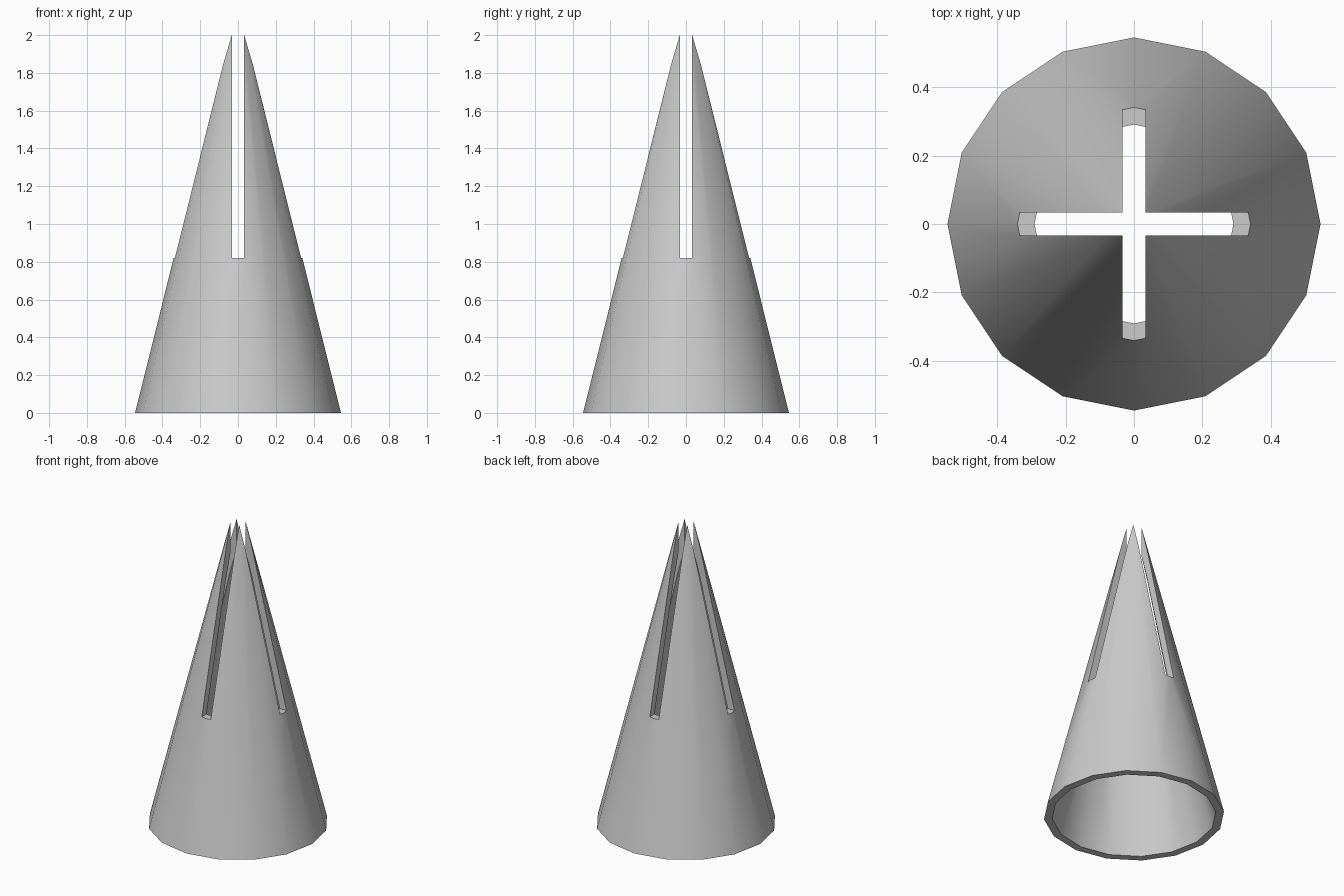
import bpy, bmesh, math

cube = bpy.data.objects.get("Cube")
if cube:
    bpy.data.objects.remove(cube)

SIDES = 16
RADIUS, APEX = 0.545, 2.187      # outer cone
WALL = 0.05                      # horizontal wall thickness
SLOT_WIDTH, SLOT_FLOOR = 0.066, 0.82

# Plain grey material
grey = bpy.data.materials.new("grey")
grey.use_nodes = True
colour = (0.6, 0.6, 0.6, 1)
grey.diffuse_color = colour
grey.node_tree.nodes["Principled BSDF"].inputs["Base Color"].default_value = colour


def cone_skin(bm, radius, height):
    """Open cone surface; returns its base ring."""
    ring = []
    for i in range(SIDES):
        a = math.tau * i / SIDES
        ring.append(bm.verts.new((radius * math.cos(a), radius * math.sin(a), 0)))
    tip = bm.verts.new((0, 0, height))
    for i in range(SIDES):
        bm.faces.new((ring[i], ring[(i + 1) % SIDES], tip))
    return ring


# Hollow cone: outer skin, parallel inner skin and flat bottom rim
bm = bmesh.new()
outer = cone_skin(bm, RADIUS, APEX)
inner = cone_skin(bm, RADIUS - WALL, APEX * (RADIUS - WALL) / RADIUS)
for i in range(SIDES):
    j = (i + 1) % SIDES
    bm.faces.new((outer[i], inner[i], inner[j], outer[j]))
bmesh.ops.recalc_face_normals(bm, faces=bm.faces)
mesh = bpy.data.meshes.new("slotted_cone")
bm.to_mesh(mesh)
bm.free()
mesh.materials.append(grey)
cone = bpy.data.objects.new("slotted_cone", mesh)
bpy.context.collection.objects.link(cone)

bpy.ops.object.select_all(action='DESELECT')

# Two crossing slots cut down from the tip
for size_x, size_y in ((2, SLOT_WIDTH), (SLOT_WIDTH, 2)):
    bpy.ops.mesh.primitive_cube_add(size=1, location=(0, 0, SLOT_FLOOR + 1))
    cutter = bpy.context.object
    cutter.name = "slot_cutter"
    cutter.scale = (size_x, size_y, 2)
    cutter.hide_render = True
    cutter.data.materials.append(grey)
    bpy.context.view_layer.update()
    cut = cone.modifiers.new("slot", 'BOOLEAN')
    cut.operation = 'DIFFERENCE'
    cut.solver = 'EXACT'
    cut.object = cutter
    bpy.context.view_layer.objects.active = cone
    bpy.ops.object.modifier_apply(modifier=cut.name)
    bpy.data.objects.remove(cutter)

# Smooth skin with crisp slot and rim edges
bpy.ops.object.select_all(action='DESELECT')
cone.select_set(True)
bpy.context.view_layer.objects.active = cone
bpy.ops.object.shade_smooth_by_angle(angle=math.radians(30))
